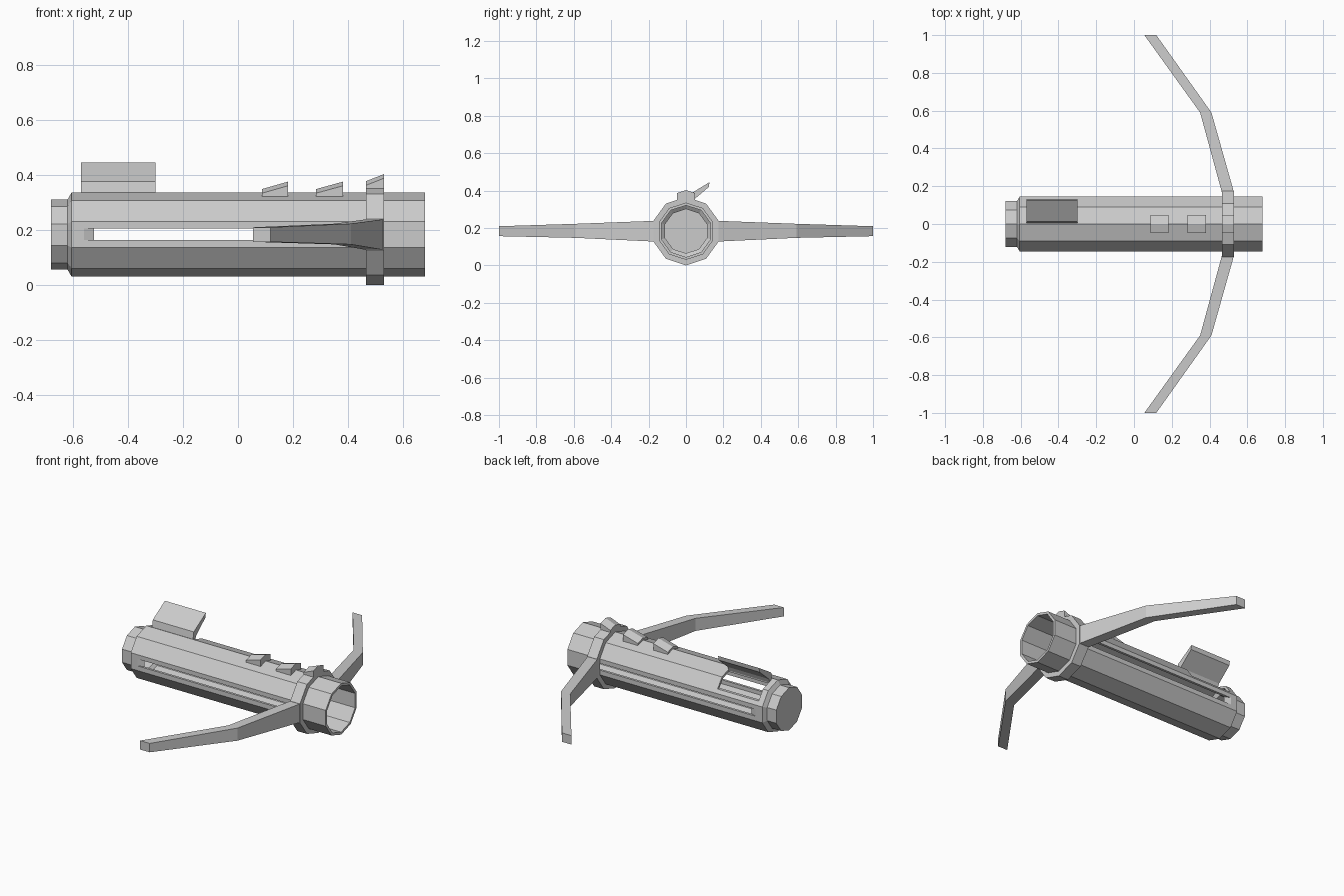
import bpy, bmesh, math
from mathutils import Vector

if "Cube" in bpy.data.objects:
    bpy.data.objects.remove(bpy.data.objects["Cube"])

CZ = 0.1825   # height of the tube axis


def finish(name, bm):
    bmesh.ops.recalc_face_normals(bm, faces=bm.faces)
    me = bpy.data.meshes.new(name)
    bm.to_mesh(me)
    bm.free()
    ob = bpy.data.objects.new(name, me)
    bpy.context.collection.objects.link(ob)
    return ob


def loft(name, sections, closed=False):
    """Skin equal-length point loops; cap the ends or join them in a ring."""
    bm = bmesh.new()
    rings = [[bm.verts.new(p) for p in s] for s in sections]
    pairs = list(zip(rings, rings[1:])) + ([(rings[-1], rings[0])] if closed else [])
    n = len(rings[0])
    for a, b in pairs:
        for i in range(n):
            j = (i + 1) % n
            bm.faces.new((a[i], a[j], b[j], b[i]))
    if not closed:
        bm.faces.new(rings[0])
        bm.faces.new(rings[-1])
    return finish(name, bm)


def decagon(x, r):
    angles = [math.radians(90 + 36 * k) for k in range(10)]
    return [(x, r * math.cos(a), CZ + r * math.sin(a)) for a in angles]


def cut(target, cutter):
    cutter.hide_render = True
    mod = target.modifiers.new("cut", "BOOLEAN")
    mod.operation = 'DIFFERENCE'
    mod.solver = 'EXACT'
    mod.object = cutter
    bpy.context.view_layer.objects.active = target
    bpy.ops.object.modifier_apply(modifier=mod.name)
    bpy.data.objects.remove(cutter)


# Hollow ten-sided tube with a narrower closed rear end
tube = loft("tube", [decagon(x, r) for x, r in (
    (-0.68, 0.127), (-0.62, 0.127), (-0.605, 0.153), (0.68, 0.153),
    (0.68, 0.138), (-0.59, 0.138), (-0.605, 0.118), (-0.665, 0.118))])

# Long string slot through both sides, with sloped rear ends
outline = [(-0.52, -0.13), (-0.52, 0.13), (-0.58, 0.153), (-0.58, 0.2), (0.5, 0.2),
           (0.5, -0.2), (-0.58, -0.2), (-0.58, -0.153)]
cut(tube, loft("slot_cutter", [[(x, y, z) for x, y in outline] for z in (0.163, 0.204)]))

# Loading hatch opening in the upper back side
hatch = [(0.025, 0.25), (0.2, 0.25), (0.2, 0.5), (0.025, 0.5)]
cut(tube, loft("hatch_cutter", [[(x, y, z) for y, z in hatch] for x in (-0.57, -0.30)]))

# Opened hatch lid
lid = [(0.003, 0.325), (0.012, 0.375), (0.126, 0.445), (0.122, 0.419), (0.035, 0.345), (0.025, 0.32)]
loft("hatch_lid", [[(x, y, z) for y, z in lid] for x in (-0.57, -0.30)])

# Collar ring that carries the bow
loft("collar", [decagon(x, r) for x, r in (
    (0.466, 0.1825), (0.53, 0.1825), (0.53, 0.15), (0.466, 0.15))], closed=True)

# Bow limbs: x inner, x outer, y, z low, z high
stations = [(0.466, 0.53, 0.165, 0.127, 0.238),
            (0.35, 0.41, 0.59, 0.147, 0.222),
            (0.055, 0.118, 1.0, 0.156, 0.209)]
for side, label in ((1, "back"), (-1, "front")):
    loft("bow_limb_" + label, [
        [(x0, side * y, z0), (x1, side * y, z0), (x1, side * y, z1), (x0, side * y, z1)]
        for x0, x1, y, z0, z1 in stations])


# Ridged sight wedges along the top
def sight(name, x0, x1, peak0, peak1, base):
    w, drop = 0.047, 0.015
    loft(name, [[(x, -w, base - drop), (x, 0, base), (x, w, base - drop),
                 (x, w, h - drop), (x, 0, h), (x, -w, h - drop)]
                for x, h in ((x0, peak0), (x1, peak1))])


sight("rear_sight", 0.087, 0.182, 0.348, 0.375, 0.33)
sight("middle_sight", 0.284, 0.382, 0.348, 0.375, 0.33)
sight("front_sight", 0.466, 0.53, 0.377, 0.402, 0.355)
